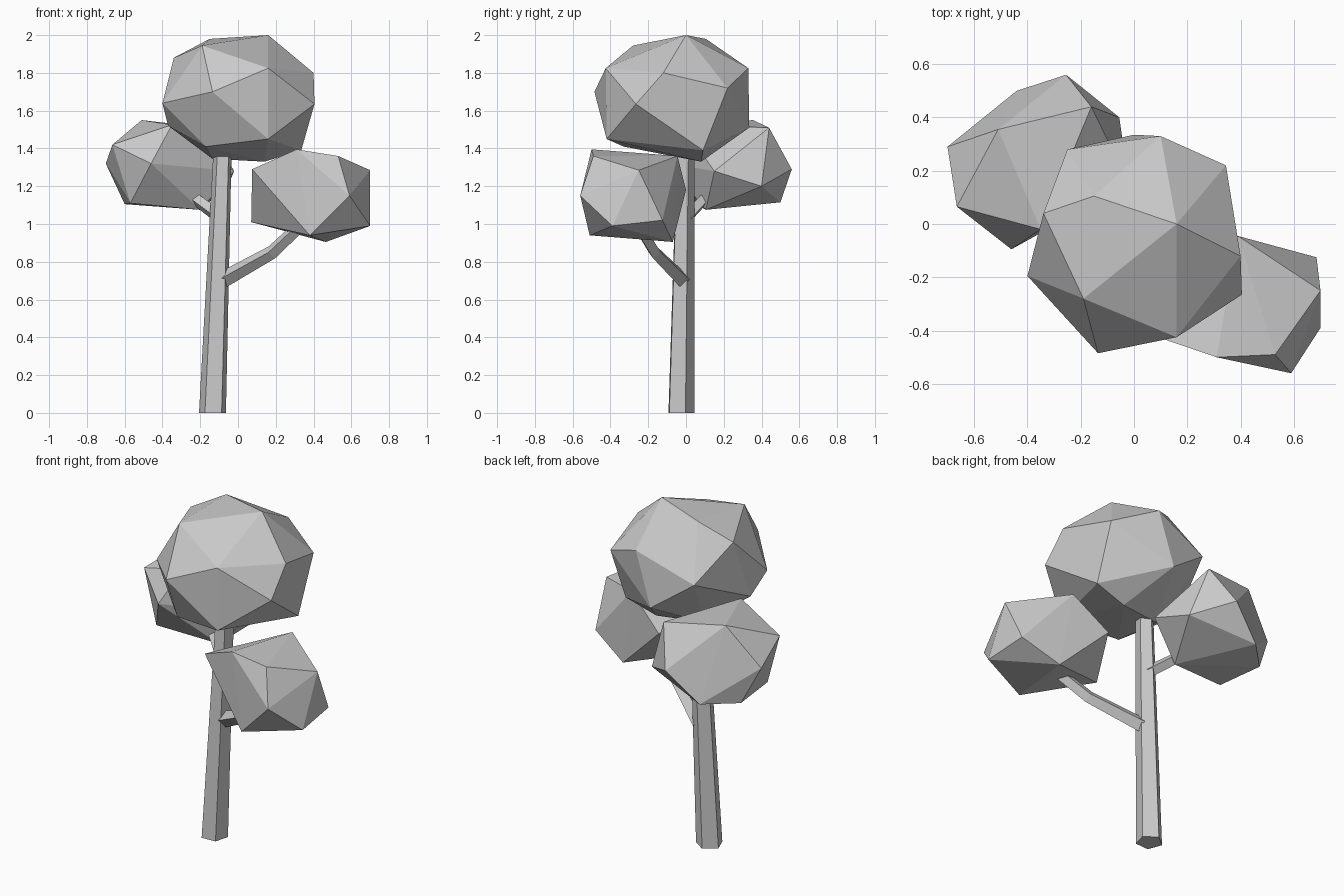
import bpy, bmesh
from math import pi, cos, sin, radians
from mathutils import Vector

if "Cube" in bpy.data.objects:
    bpy.data.objects.remove(bpy.data.objects["Cube"])


def finish(name, bm):
    bmesh.ops.recalc_face_normals(bm, faces=bm.faces[:])
    mesh = bpy.data.meshes.new(name)
    bm.to_mesh(mesh)
    bm.free()
    bpy.context.collection.objects.link(bpy.data.objects.new(name, mesh))


def limb(name, path, radii, sides, turn=0.0, level=False):
    """Faceted tube lofted along a short path; level keeps the rings horizontal."""
    bm = bmesh.new()
    pts = [Vector(p) for p in path]
    rings = []
    for i, (p, r) in enumerate(zip(pts, radii)):
        t = (pts[min(i + 1, len(pts) - 1)] - pts[max(i - 1, 0)]).normalized()
        u, v = Vector((1, 0, 0)), Vector((0, 1, 0))
        if not level:
            u = t.cross(Vector((0, 0, 1))).normalized()
            v = u.cross(t)
        angles = [radians(turn) + 2 * pi * k / sides for k in range(sides)]
        rings.append([bm.verts.new(p + r * (cos(a) * u + sin(a) * v)) for a in angles])
    for a, b in zip(rings, rings[1:]):
        for k in range(sides):
            n = (k + 1) % sides
            bm.faces.new((a[k], a[n], b[n], b[k]))
    bm.faces.new(rings[0])
    bm.faces.new(rings[-1])
    finish(name, bm)


def foliage(name, corners):
    """Faceted leaf clump: convex hull around a few corners."""
    bm = bmesh.new()
    for c in corners:
        bm.verts.new(c)
    bmesh.ops.convex_hull(bm, input=bm.verts[:])
    loose = [v for v in bm.verts if not v.link_faces]
    bmesh.ops.delete(bm, geom=loose, context='VERTS')
    finish(name, bm)


# Five-sided trunk, leaning slightly and tapering
limb("trunk", [(-.134, -.03, 0), (-.08, -.005, 1.42)], [.075, .05], 5, 21, True)

# Branches with one bend each
limb("right_branch", [(-.08, -.02, .705), (.18, -.165, .85), (.36, -.27, 1.02)],
     [.045, .037, .034], 4)
limb("left_branch", [(-.09, .0, 1.03), (-.21, .085, 1.12), (-.33, .2, 1.22)],
     [.036, .033, .03], 4)

# Large top clump
foliage("top_foliage", [
    (.16, 0, 2), (-.15, .105, 1.98), (-.19, -.28, 1.945), (-.34, .04, 1.88),
    (.16, -.425, 1.825), (.40, -.12, 1.80), (.10, .33, 1.825),
    (-.135, -.485, 1.70), (-.40, -.195, 1.64), (.405, -.265, 1.635),
    (.345, .22, 1.72), (-.25, .28, 1.69), (0, .335, 1.51),
    (-.37, -.08, 1.52), (.16, -.42, 1.45), (-.17, -.33, 1.41),
    (.335, .09, 1.39), (.14, .08, 1.33), (-.135, .03, 1.345)])

# Lower clump on the front right
foliage("right_foliage", [
    (.31, -.50, 1.395), (.53, -.49, 1.36), (.39, -.045, 1.36),
    (.075, -.42, 1.29), (.70, -.25, 1.285), (.59, -.56, 1.15),
    (.18, 0, 1.18), (.07, -.23, 1.01), (.685, -.125, 1.02),
    (.70, -.39, .99), (.38, -.51, .94), (.465, -.07, .905)])

# Lower clump on the back left
foliage("left_foliage", [
    (-.51, .355, 1.55), (-.16, .44, 1.51), (-.35, -.02, 1.525),
    (-.665, .065, 1.42), (-.46, -.095, 1.32), (-.70, .29, 1.32),
    (-.255, .56, 1.29), (-.02, .15, 1.28), (-.055, .40, 1.20),
    (-.44, .50, 1.115), (-.60, .34, 1.105), (-.57, .045, 1.11),
    (-.20, .105, 1.075)])
